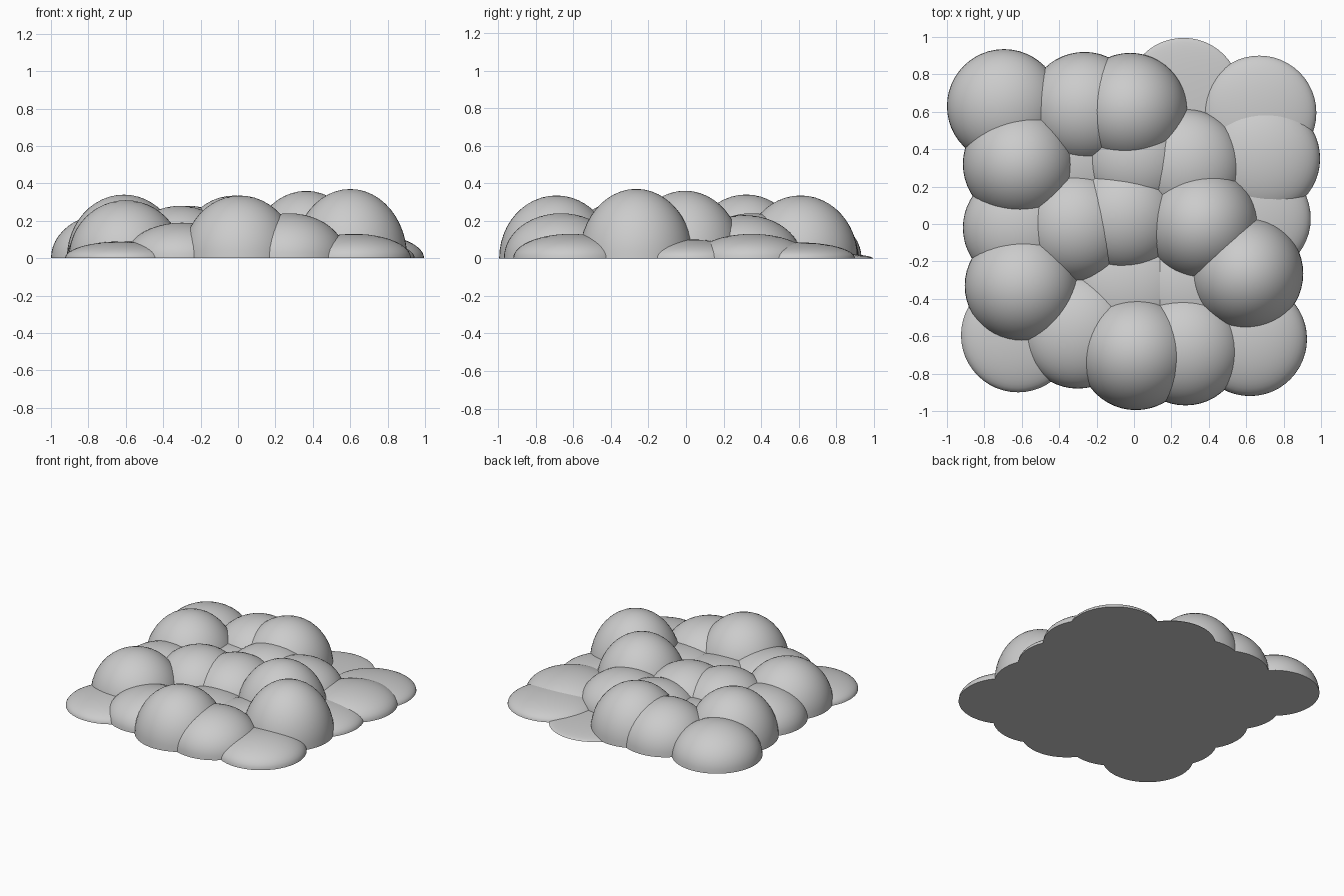
import bpy, bmesh
from mathutils import Matrix

if "Cube" in bpy.data.objects:
    bpy.data.objects.remove(bpy.data.objects["Cube"])

R = 0.305  # common footprint radius of every dome

# (x, y, height) per dome, rows from front to back
ROWS = [
    [(-.62, -.595, .09), (-.30, -.575, .19), (.01, -.69, .335), (.275, -.665, .24), (.62, -.615, .13)],
    [(-.60, -.33, .31), (-.31, -.33, .04), (-.02, -.33, .15), (.30, -.33, .15), (.60, -.265, .37)],
    [(-.61, -.02, .22), (-.31, -.01, .28), (-.05, .04, .27), (.365, -.005, .36), (.64, .03, .10)],
    [(-.61, .32, .34), (-.30, .34, .16), (.01, .35, .24), (.28, .31, .23), (.69, .35, .13)],
    [(-.695, .63, .24), (-.265, .615, .28), (-.02, .61, .335), (.265, .69, .03), (.67, .595, .085)],
]


def dome(name, x, y, h):
    """Smooth half ellipsoid with a flat underside on z = 0."""
    bm = bmesh.new()
    bmesh.ops.create_uvsphere(bm, u_segments=48, v_segments=24, radius=1)
    geom = bm.verts[:] + bm.edges[:] + bm.faces[:]
    bmesh.ops.bisect_plane(bm, geom=geom, dist=1e-4, plane_co=(0, 0, 0),
                           plane_no=(0, 0, 1), clear_inner=True)
    rim = [e for e in bm.edges if e.is_boundary]
    cap = bmesh.ops.contextual_create(bm, geom=rim)["faces"]
    bmesh.ops.transform(bm, matrix=Matrix.Diagonal((R, R, h, 1)), verts=bm.verts)
    bmesh.ops.recalc_face_normals(bm, faces=bm.faces)
    for f in bm.faces:
        f.smooth = True
    for f in cap:
        f.smooth = False
        for e in f.edges:
            e.smooth = False
    me = bpy.data.meshes.new(name)
    bm.to_mesh(me)
    bm.free()
    ob = bpy.data.objects.new(name, me)
    ob.location = (x, y, 0)
    bpy.context.collection.objects.link(ob)


# Five by five patch of overlapping domes
for r, row in enumerate(ROWS):
    for c, (x, y, h) in enumerate(row):
        dome(f"dome_row{r + 1}_col{c + 1}", x, y, h)
